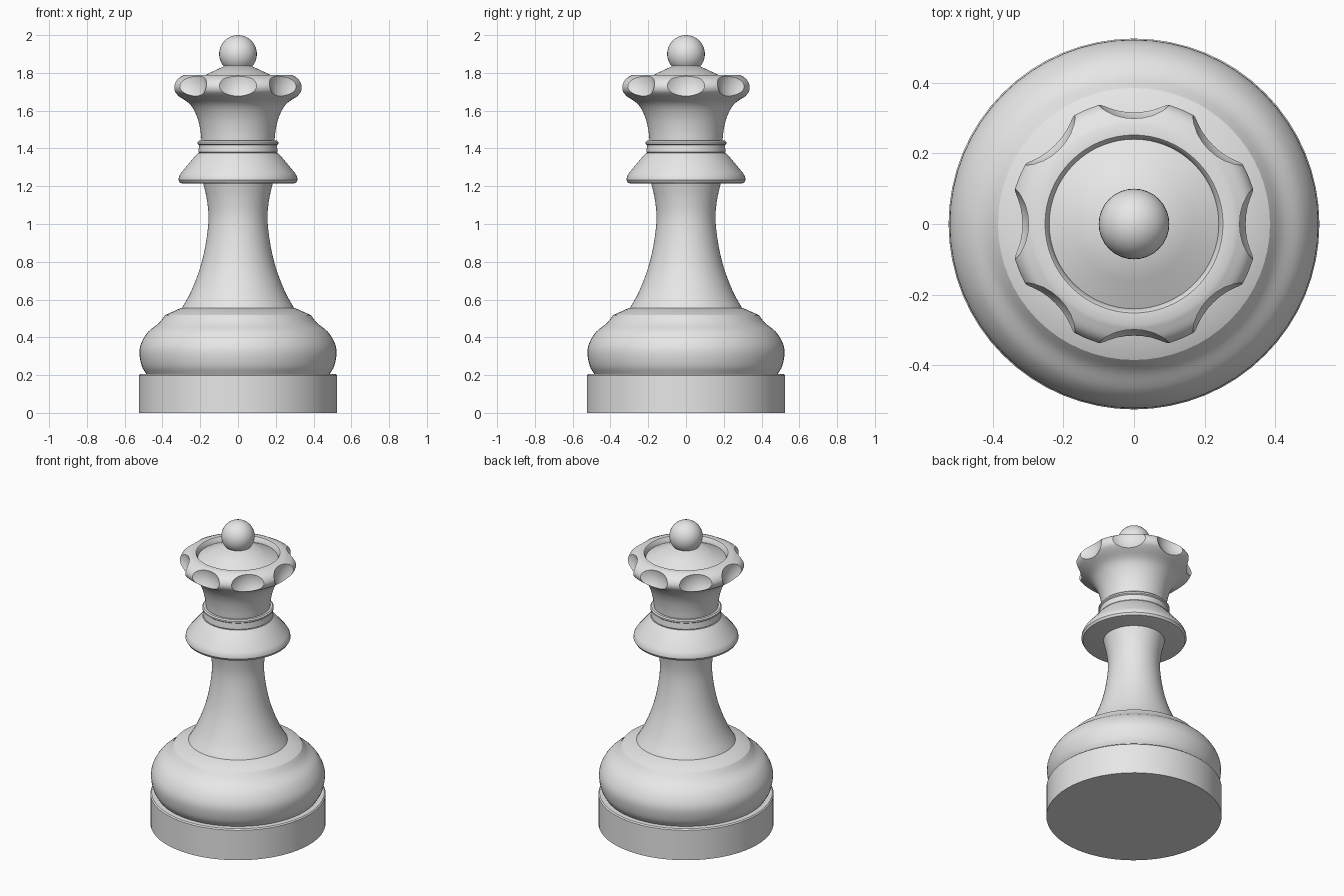
import bpy
import bmesh
import math
from mathutils import Matrix, Vector

SIDES = 64

cube = bpy.data.objects.get("Cube")
if cube:
    bpy.data.objects.remove(cube, do_unlink=True)

grey = bpy.data.materials.new("plain_grey")
grey.use_nodes = True
colour = (0.8, 0.8, 0.8, 1)
grey.diffuse_color = colour
grey.node_tree.nodes["Principled BSDF"].inputs["Base Color"].default_value = colour


def make_object(name, bm):
    mesh = bpy.data.meshes.new(name)
    bm.to_mesh(mesh)
    bm.free()
    mesh.materials.append(grey)
    obj = bpy.data.objects.new(name, mesh)
    bpy.context.collection.objects.link(obj)
    return obj


def smooth(obj, angle=35):
    bpy.ops.object.select_all(action='DESELECT')
    obj.select_set(True)
    bpy.context.view_layer.objects.active = obj
    bpy.ops.object.shade_smooth_by_angle(angle=math.radians(angle))


def curve(points, steps=4):
    """Catmull-Rom curve through (radius, height) points."""
    pts = [Vector(p) for p in points]
    pts = [2 * pts[0] - pts[1]] + pts + [2 * pts[-1] - pts[-2]]
    result = []
    for a, b, c, d in zip(pts, pts[1:], pts[2:], pts[3:]):
        for i in range(steps):
            t = i / steps
            result.append(0.5 * (2 * b + (c - a) * t + (2 * a - 5 * b + 4 * c - d) * t ** 2
                                 + (3 * b - a - 3 * c + d) * t ** 3))
    return [tuple(p) for p in result] + [tuple(points[-1])]


def lathe(name, profile):
    """Closed solid turned around z, from the bottom to the top of the profile."""
    bm = bmesh.new()
    rings = []
    for r, z in profile:
        rings.append([bm.verts.new((r * math.cos(math.tau * i / SIDES),
                                    r * math.sin(math.tau * i / SIDES), z))
                      for i in range(SIDES)])
    for low, high in zip(rings, rings[1:]):
        for i in range(SIDES):
            j = (i + 1) % SIDES
            bm.faces.new((low[i], low[j], high[j], high[i]))
    bm.faces.new(rings[0][::-1])
    bm.faces.new(rings[-1])
    return make_object(name, bm)


# Foot: plain disc with a small top bevel
smooth(lathe("base_disc", [(0.525, 0), (0.525, 0.198), (0.518, 0.205)]))

# Cushion with a flat sloping shoulder
cushion = curve([(0.485, 0.205), (0.51, 0.25), (0.522, 0.32), (0.51, 0.375),
                 (0.475, 0.43), (0.42, 0.475), (0.385, 0.518)])
smooth(lathe("base_cushion", cushion + [(0.3, 0.556)]), 25)

# Flared stem
smooth(lathe("stem", curve([(0.3, 0.55), (0.25, 0.64), (0.2, 0.77), (0.17, 0.9),
                            (0.156, 1.03), (0.165, 1.13), (0.185, 1.22)])))

# Sloping collar and the double ring above it
smooth(lathe("collar", [(0.295, 1.215), (0.307, 1.218), (0.315, 1.232), (0.313, 1.25),
                        (0.302, 1.27), (0.225, 1.362), (0.212, 1.375)]))
smooth(lathe("neck_ring", [(0.205, 1.374), (0.21, 1.38), (0.206, 1.418), (0.214, 1.424),
                           (0.214, 1.434), (0.207, 1.441)]))

# Crown with a recessed conical top
flare = curve([(0.193, 1.44), (0.2, 1.5), (0.218, 1.57), (0.255, 1.635), (0.32, 1.68),
               (0.346, 1.705), (0.35, 1.735), (0.33, 1.766), (0.285, 1.789)])
crown = lathe("crown", flare + [(0.252, 1.789), (0.246, 1.782), (0.24, 1.757),
                                (0.16, 1.795), (0.085, 1.83)])

# Eight scallops around the crown rim
bm = bmesh.new()
for i in range(8):
    place = Matrix.Rotation(i * math.tau / 8, 4, 'Z') @ Matrix.Translation((0.441, 0, 1.752))
    bmesh.ops.create_uvsphere(bm, u_segments=32, v_segments=20, radius=0.146, matrix=place)
cutter = make_object("scallop_cutter", bm)
cutter.hide_render = True
scallops = crown.modifiers.new("scallops", 'BOOLEAN')
scallops.operation = 'DIFFERENCE'
scallops.solver = 'EXACT'
scallops.object = cutter
bpy.ops.object.select_all(action='DESELECT')
crown.select_set(True)
bpy.context.view_layer.objects.active = crown
bpy.ops.object.modifier_apply(modifier="scallops")
bpy.data.objects.remove(cutter, do_unlink=True)
smooth(crown, 30)

# Finial: short fillet and ball
smooth(lathe("finial_neck", curve([(0.1, 1.822), (0.08, 1.832), (0.066, 1.845), (0.06, 1.86)], 3)))
bm = bmesh.new()
bmesh.ops.create_uvsphere(bm, u_segments=32, v_segments=20, radius=0.1,
                          matrix=Matrix.Translation((0, 0, 1.9)))
smooth(make_object("finial_ball", bm))
